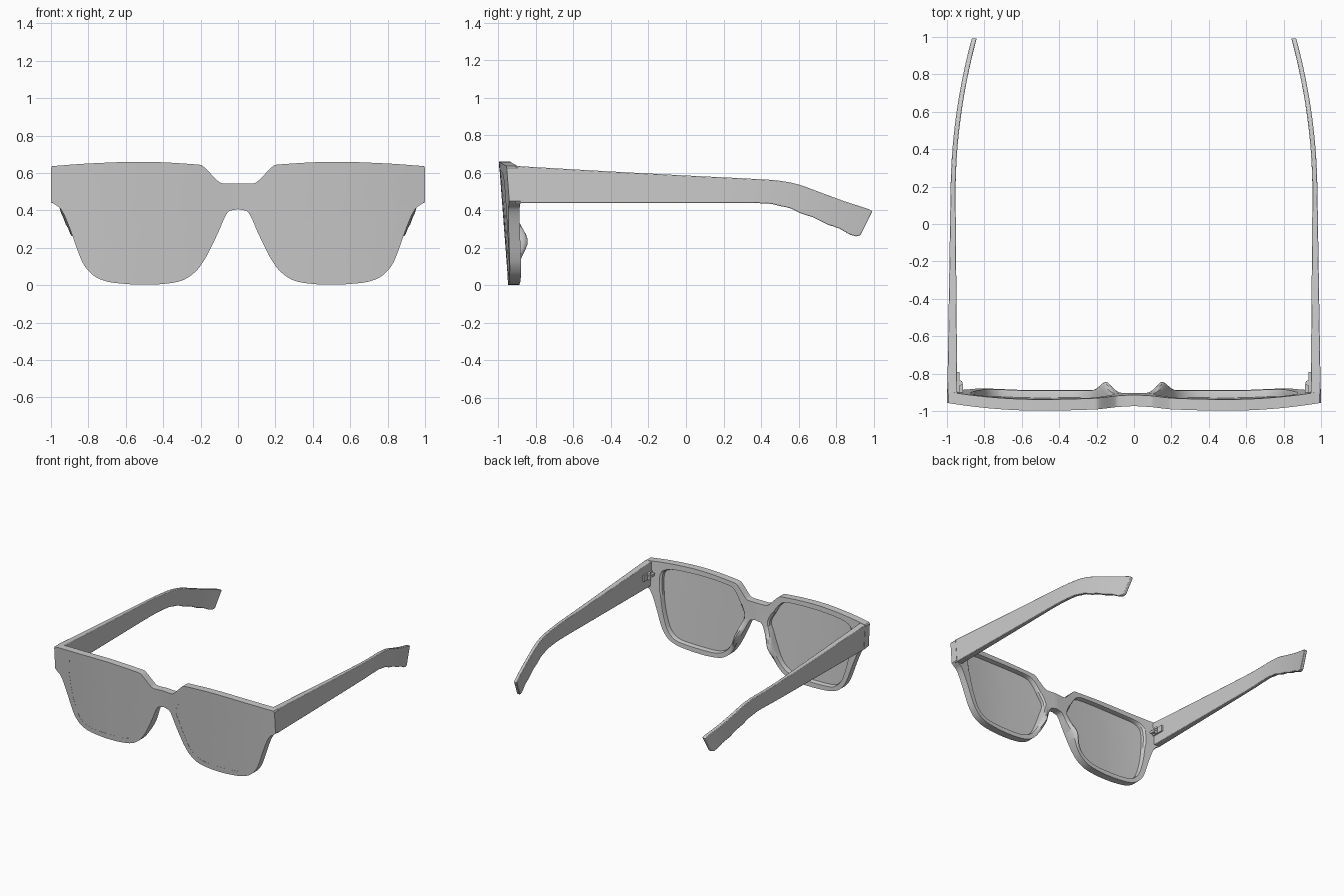
import bpy, bmesh, math
from mathutils import Vector

if "Cube" in bpy.data.objects:
    bpy.data.objects.remove(bpy.data.objects["Cube"])

CENTRE = Vector((0.5, 0.33))      # middle of the right lens (x, z)


def spline(points, closed, steps=4):
    """Smooth path through points; a trailing 'c' marks a sharp corner."""
    sharp = [p[-1] == 'c' for p in points]
    pts = [Vector(p[:-1] if s else p) for p, s in zip(points, sharp)]
    n, out = len(pts), []

    def tangent(i, seg):
        if sharp[i] or (not closed and i in (0, n - 1)):
            return seg
        return (pts[(i + 1) % n] - pts[i - 1]).normalized() * seg.length

    for i in range(n if closed else n - 1):
        j = (i + 1) % n
        a, b = pts[i], pts[j]
        ta, tb = tangent(i, b - a), tangent(j, b - a)
        for k in range(steps):
            t = k / steps
            out.append(a * (2*t**3 - 3*t*t + 1) + ta * (t**3 - 2*t*t + t)
                       + b * (3*t*t - 2*t**3) + tb * (t**3 - t*t))
    return out if closed else out + [pts[-1]]


def radius(poly, ang):
    """Distance from the lens centre to the outline in one direction."""
    d, best = Vector((math.cos(ang), math.sin(ang))), 0
    for i in range(len(poly)):
        p, q = poly[i - 1] - CENTRE, poly[i] - CENTRE
        e = q - p
        den = d.x * e.y - d.y * e.x
        if abs(den) > 1e-12:
            r = (p.x * e.y - p.y * e.x) / den
            t = (p.x * d.y - p.y * d.x) / den
            if r > 0 and -1e-4 <= t <= 1.0001:
                best = max(best, r)
    return best


def front_y(x, z):
    """Curved and tilted front surface."""
    u = (abs(x) - 0.5) / 0.5
    return -0.998 + (0.04 if u > 0 else 0.016) * u * u + 0.05 * (0.66 - z) / 0.66


def loft(name, rings, closed=False, mirror=True):
    """Skin between vertex rings: closed tube or capped ends."""
    bm = bmesh.new()
    vs = [[bm.verts.new(p) for p in ring] for ring in rings]
    n = len(vs[0])
    for i in range(len(vs) if closed else len(vs) - 1):
        a, b = vs[i], vs[(i + 1) % len(vs)]
        for k in range(n):
            quad = (a[k], a[(k + 1) % n], b[(k + 1) % n], b[k])
            if any(abs(v.co.x) > 1e-5 for v in quad):   # leave mirror seam open
                bm.faces.new(quad)
    if not closed:
        bm.faces.new(vs[0])
        bm.faces.new(vs[-1])
    bmesh.ops.recalc_face_normals(bm, faces=bm.faces)
    me = bpy.data.meshes.new(name)
    bm.to_mesh(me)
    bm.free()
    ob = bpy.data.objects.new(name, me)
    bpy.context.collection.objects.link(ob)
    finish(ob)
    return ob


def finish(ob):
    bpy.ops.object.select_all(action='DESELECT')
    ob.select_set(True)
    bpy.context.view_layer.objects.active = ob
    bpy.ops.object.shade_smooth_by_angle(angle=math.radians(32))


def mirror(ob):
    m = ob.modifiers.new("mirror", 'MIRROR')
    m.merge_threshold = 0.0005


# Right-half outlines of the frame and the lens (x, z)
outer = spline([(0, .545, 'c'), (.085, .545), (.11, .56), (.185, .635), (.21, .645), (.5, .66),
                (.8, .651), (.992, .637, 'c'), (1, .627, 'c'), (1, .45, 'c'), (.985, .436),
                (.95, .41), (.92, .355), (.88, .25), (.85, .165), (.82, .103), (.77, .05),
                (.7, .02), (.6, .007), (.5, .003), (.4, .007), (.3, .025), (.23, .07),
                (.18, .135), (.14, .21), (.1, .295), (.07, .365), (.05, .395),
                (.03, .405), (0, .407, 'c')], True)
inner = spline([(.113, .41), (.15, .49), (.19, .56), (.235, .6), (.3, .612), (.5, .617),
                (.7, .61), (.8, .598), (.845, .57), (.86, .52), (.855, .42), (.835, .28),
                (.8, .16), (.77, .105), (.72, .065), (.65, .05), (.5, .045), (.37, .05),
                (.29, .075), (.23, .13), (.18, .23), (.14, .33)], True)

# Shared spoke directions, keeping every outline point
angles = [math.atan2(*(p - CENTRE).yx) for p in outer]
for k in range(90):
    a = -math.pi + (k + .5) * math.tau / 90
    if min(abs(a - b) for b in angles) > 0.02:
        angles.append(a)
angles.sort()
spokes = [(Vector((math.cos(a), math.sin(a))), radius(outer, a), radius(inner, a)) for a in angles]


def frame_ring(s, d):
    """s: 0 outer edge to 1 lens edge; d: 0 front to 1 back."""
    ring = []
    for u, ro, ri in spokes:
        p = CENTRE + u * (ro + (ri - ro) * s)
        x = 0 if p.x < 1e-4 else p.x
        pad = math.exp(-((x - .15) / .07) ** 2 - ((p.y - .24) / .1) ** 2)
        pad *= .055 * (.5 + .5 * math.sin(math.pi * min(s, 1)))
        ring.append((x, front_y(x, p.y) + d * (.06 + pad), p.y))
    return ring


def lens_ring(t, depth):
    ring = []
    for u, ro, ri in spokes:
        p = CENTRE + u * ri * t
        ring.append((p.x, front_y(p.x, p.y) + depth, p.y))
    return ring


# Front frame with moulded nose pads
section = [(0, 0), (.5, 0), (1, 0), (1, .8), (.9, 1), (.7, 1), (.45, 1), (.2, 1), (0, 1)]
mirror(loft("front_frame", [frame_ring(s, d) for s, d in section], closed=True))

# Lenses, almost flush with the front
ts = (.04, .25, .5, .75, 1.003)
mirror(loft("lenses", [lens_ring(t, .001) for t in ts] + [lens_ring(t, .022) for t in reversed(ts)]))


# Temple arms: stations of top (y, z) and bottom (y, z)
def arm_x(y):
    return .998 - .016 * (y + .9) - .16 * max(0, y - .2) ** 2


def arm_thick(y):
    return .053 - .027 * min(1, (y + .9) / 1.1)


stations = spline([(-.91, .637, -.91, .44), (-.5, .613, -.5, .44), (0, .586, 0, .44),
                   (.38, .567, .34, .44), (.5, .558, .44, .436), (.6, .538, .53, .418),
                   (.7, .502, .64, .375), (.85, .447, .79, .313), (.975, .406, .905, .262),
                   (.993, .395, .93, .268)], False)
rings = []
for yt, zt, yb, zb in stations:
    xt, xb = arm_x(yt), arm_x(yb)
    rings.append([(xt, yt, zt), (xb, yb, zb),
                  (xb - arm_thick(yb), yb, zb), (xt - arm_thick(yt), yt, zt)])
arms = loft("temple_arms", rings)
bev = arms.modifiers.new("soft_edges", 'BEVEL')
bev.width, bev.segments, bev.limit_method = .004, 2, 'ANGLE'
bev.angle_limit = math.radians(40)
mirror(arms)


# Hinges: plate on the arm, leaf on the frame, three knuckles
def box(name, lo, hi):
    lo, hi = Vector(lo), Vector(hi)
    bpy.ops.mesh.primitive_cube_add(size=1, location=(lo + hi) / 2)
    ob = bpy.context.object
    ob.name = name
    for v in ob.data.vertices:
        v.co = v.co * (hi - lo)
    return ob


def centre_mirror(ob):
    bpy.ops.object.transform_apply(location=True, rotation=True, scale=True)
    mirror(ob)


centre_mirror(box("hinge_plates", (.934, -.9, .515), (.952, -.79, .565)))
centre_mirror(box("hinge_leaves", (.915, -.91, .53), (.935, -.855, .55)))
for i in range(3):
    bpy.ops.mesh.primitive_cylinder_add(vertices=16, radius=.013, depth=.016,
                                        location=(.93, -.85, .522 + .018 * i))
    knuckle = bpy.context.object
    knuckle.name = f"hinge_knuckle_{i + 1}"
    finish(knuckle)
    centre_mirror(knuckle)
